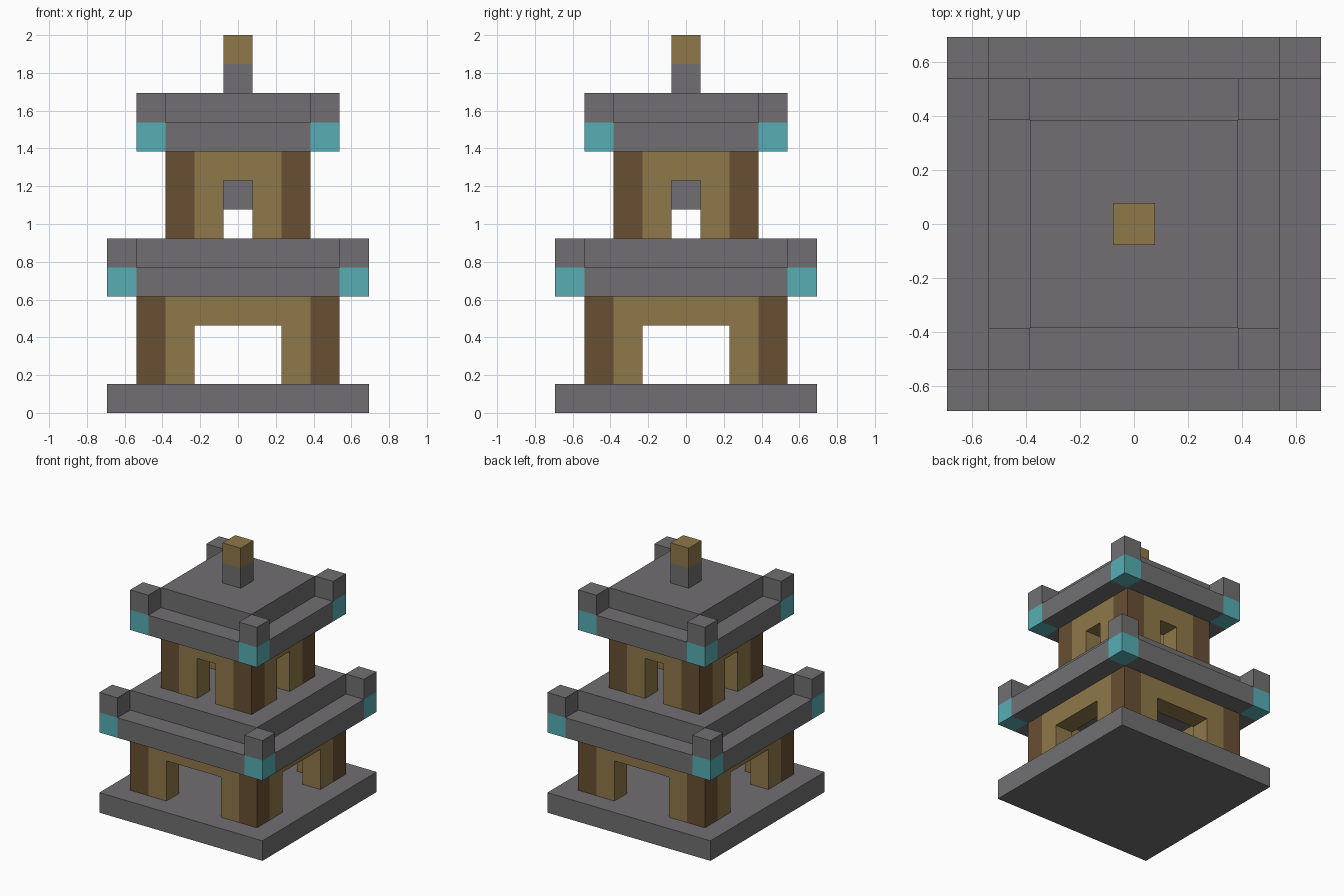
import bpy, bmesh, math
from mathutils import Matrix, Vector

cube = bpy.data.objects.get("Cube")
if cube:
    bpy.data.objects.remove(cube, do_unlink=True)

U = 2 / 13  # one block


def material(name, rgb):
    m = bpy.data.materials.new(name)
    m.use_nodes = True
    m.diffuse_color = (*rgb, 1)
    m.node_tree.nodes["Principled BSDF"].inputs["Base Color"].default_value = (*rgb, 1)
    return m


STONE = material("grey stone", (0.165, 0.159, 0.168))
WOOD = material("light wood", (0.275, 0.188, 0.068))
DARK = material("dark wood", (0.138, 0.080, 0.033))
TEAL = material("teal", (0.095, 0.423, 0.451))


def prism(name, outline, offset, direction, mat, turn=0):
    """Extrude a closed outline (in blocks) and turn it about the vertical axis."""
    bm = bmesh.new()
    face = bm.faces.new([bm.verts.new(Vector(p)) for p in outline])
    res = bmesh.ops.extrude_face_region(bm, geom=[face])
    moved = [v for v in res["geom"] if isinstance(v, bmesh.types.BMVert)]
    bmesh.ops.translate(bm, verts=moved, vec=Vector(direction) * offset)
    # the extrusion keeps the starting face, so the solid is closed
    bmesh.ops.recalc_face_normals(bm, faces=bm.faces)
    bm.transform(Matrix.Scale(U, 4) @ Matrix.Rotation(turn, 4, "Z"))
    mesh = bpy.data.meshes.new(name)
    bm.to_mesh(mesh)
    bm.free()
    mesh.materials.append(mat)
    ob = bpy.data.objects.new(name, mesh)
    bpy.context.collection.objects.link(ob)
    return ob


def block(name, x, y, half, z0, z1, mat):
    """Square upright block."""
    pts = [(x + sx * half, y + sy * half, z0)
           for sx, sy in ((-1, -1), (1, -1), (1, 1), (-1, 1))]
    return prism(name, pts, z1 - z0, (0, 0, 1), mat)


def corners(name, r, z0, z1, mat):
    """One block at each of the four corners."""
    for sx, side in ((-1, "right"), (1, "left")):
        for sy, end in ((-1, "front"), (1, "back")):
            block(f"{end}_{side}_{name}", sx * r, sy * r, 0.5, z0, z1, mat)


def storey(level, half, opening, z):
    """Corner posts and four walls, each with a doorway."""
    corners(level + "_post", half - 0.5, z, z + 3, DARK)
    w, o, y = half - 1, opening, -half
    arch = [(-w, y, z), (-o, y, z), (-o, y, z + 2), (o, y, z + 2),
            (o, y, z), (w, y, z), (w, y, z + 3), (-w, y, z + 3)]
    for i, side in enumerate(("front", "left", "back", "right")):
        prism(f"{side}_{level}_wall", arch, 1, (0, 1, 0), WOOD, i * math.pi / 2)


def roof(level, half, z):
    """Eave slab with coloured corners, raised corner tips and an inner slab."""
    h, n = half, half - 1
    cross = [(-n, -h), (n, -h), (n, -n), (h, -n), (h, n), (n, n),
             (n, h), (-n, h), (-n, n), (-h, n), (-h, -n), (-n, -n)]
    prism(level + "_eave", [(x, y, z) for x, y in cross], 1, (0, 0, 1), STONE)
    corners(level + "_eave_corner", half - 0.5, z, z + 1, TEAL)
    corners(level + "_roof_tip", half - 0.5, z + 1, z + 2, STONE)
    block(level + "_roof_slab", 0, 0, n, z + 1, z + 2, STONE)


# Base
block("base", 0, 0, 4.5, 0, 1, STONE)

# Two storeys with their roofs
storey("lower", 3.5, 1.5, 1)
roof("lower", 4.5, 4)
storey("upper", 2.5, 0.5, 6)
roof("upper", 3.5, 9)

# Hanging block inside the upper storey
block("hanging_bell", 0, 0, 0.5, 7, 9, STONE)

# Finial
block("finial_stem", 0, 0, 0.5, 11, 12, STONE)
block("finial_cap", 0, 0, 0.5, 12, 13, WOOD)
